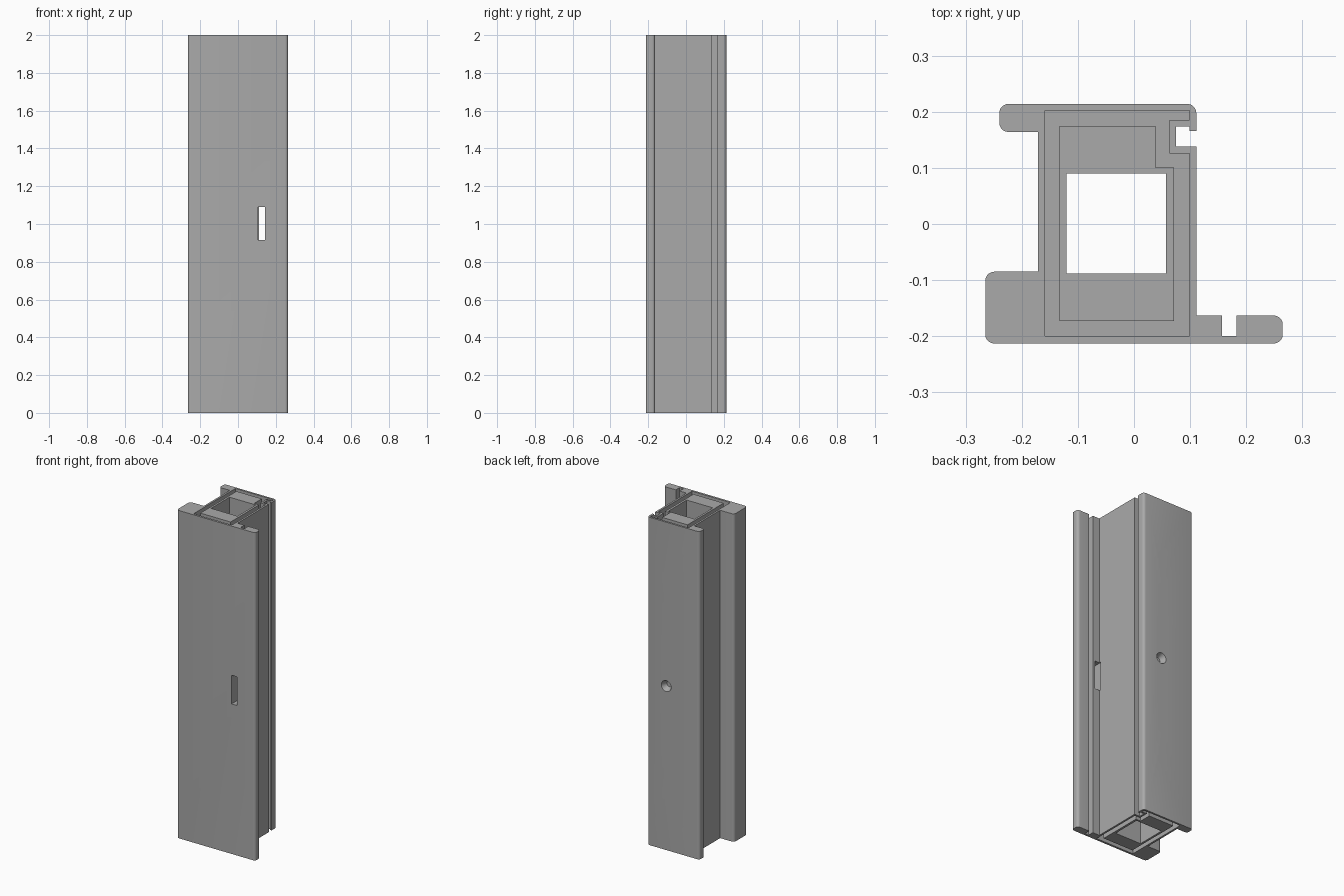
import bpy, bmesh, math
from mathutils import Vector

if "Cube" in bpy.data.objects:
    bpy.data.objects.remove(bpy.data.objects["Cube"], do_unlink=True)

HEIGHT = 2.0
GROOVE = 0.08     # depth of the end grooves
ROUND = 0.016     # flange corner radius

grey = bpy.data.materials.new("plain grey")
grey.use_nodes = True
grey.diffuse_color = (0.4, 0.4, 0.4, 1)
grey.node_tree.nodes["Principled BSDF"].inputs["Base Color"].default_value = grey.diffuse_color


def finish(name, bm):
    mesh = bpy.data.meshes.new(name)
    bmesh.ops.recalc_face_normals(bm, faces=bm.faces)
    bm.to_mesh(mesh)
    bm.free()
    mesh.materials.append(grey)
    obj = bpy.data.objects.new(name, mesh)
    bpy.context.collection.objects.link(obj)
    return obj


def rounded(points, steps=5):
    """Replace each point flagged with a third value by a small arc."""
    out = []
    for i, p in enumerate(points):
        c = Vector(p[:2])
        if len(p) == 2:
            out.append(c)
            continue
        a = (Vector(points[i - 1][:2]) - c).normalized()
        b = (Vector(points[(i + 1) % len(points)][:2]) - c).normalized()
        centre = c + (a + b) * ROUND
        for k in range(steps + 1):
            t = k / steps * math.pi / 2
            out.append(centre - b * ROUND * math.cos(t) - a * ROUND * math.sin(t))
    return out


def prism(name, points, z0, z1):
    bm = bmesh.new()
    face = bm.faces.new([bm.verts.new((p[0], p[1], z0)) for p in rounded(points)])
    top = bmesh.ops.extrude_face_region(bm, geom=[face])["geom"]
    bmesh.ops.translate(bm, vec=(0, 0, z1 - z0),
                        verts=[v for v in top if isinstance(v, bmesh.types.BMVert)])
    return finish(name, bm)


def rect(x0, x1, y0, y1):
    return [(x0, y0), (x1, y0), (x1, y1), (x0, y1)]


def drill(x, z, y0, y1, r0, r1):
    """Cone along y, radius r0 at y0 and r1 at y1."""
    bm = bmesh.new()
    bmesh.ops.create_cone(bm, cap_ends=True, segments=24, radius1=r0, radius2=r1, depth=y1 - y0)
    for v in bm.verts:
        v.co = (x + v.co.x, (y0 + y1) / 2 + v.co.z, z + v.co.y)
    return finish("drill", bm)


def cut(target, cutters):
    bpy.context.view_layer.objects.active = target
    for c in cutters:
        mod = target.modifiers.new("cut", "BOOLEAN")
        mod.operation = "DIFFERENCE"
        mod.solver = "EXACT"
        mod.object = c
        bpy.ops.object.modifier_apply(modifier=mod.name)


# Outer section: front plate with rebate, back flange, side channel
outer = [(-0.265, -0.213, 1), (0.265, -0.213, 1), (0.265, -0.163, 1), (0.183, -0.163),
         (0.183, -0.2), (0.157, -0.2), (0.157, -0.163), (0.111, -0.163),
         (0.111, 0.138), (0.075, 0.138), (0.075, 0.174), (0.099, 0.174),
         (0.099, 0.166), (0.111, 0.166), (0.111, 0.214, 1), (-0.24, 0.214, 1),
         (-0.24, 0.164, 1), (-0.171, 0.164), (-0.171, -0.085), (-0.265, -0.085, 1)]
# Inside of the thin outer wall, stepping round the channel
lining = [(-0.159, -0.2), (0.099, -0.2), (0.099, 0.126), (0.063, 0.126),
          (0.063, 0.185), (0.099, 0.185), (0.099, 0.202), (-0.159, 0.202)]
# Central block
block = [(-0.133, -0.173), (0.071, -0.173), (0.071, 0.101),
         (0.038, 0.101), (0.038, 0.175), (-0.133, 0.175)]

frame_profile = prism("frame_profile", outer, 0, HEIGHT)
inner_core = prism("inner_core", block, 0, HEIGHT)
core_web = prism("core_web", lining, GROOVE, HEIGHT - GROOVE)

# Cutters
cavity = prism("cavity_cutter", lining, -0.1, HEIGHT + 0.1)
bore = prism("bore_cutter", rect(-0.12, 0.057, -0.088, 0.09), -0.1, HEIGHT + 0.1)
slot = prism("slot_cutter", rect(0.106, 0.143, -0.25, -0.153), 0.915, 1.09)
HOLE_X = -0.016
holes = [drill(HOLE_X, 1 + side * dz, 0.07, 0.25, 0.023, 0.023)
         for side in (-1, 1) for dz in (0.435, 0.64)]
holes.append(drill(HOLE_X, 1, 0.07, 0.25, 0.018, 0.018))
holes.append(drill(HOLE_X, 1, 0.18, 0.216, 0.018, 0.034))

cut(frame_profile, [cavity, slot] + holes)
cut(inner_core, [bore] + holes)
cut(core_web, [bore] + holes)

for helper in [cavity, bore, slot] + holes:
    bpy.data.objects.remove(helper, do_unlink=True)

# Smooth the rounded edges and keep the corners sharp
for obj in (frame_profile, inner_core, core_web):
    bpy.ops.object.select_all(action="DESELECT")
    obj.select_set(True)
    bpy.context.view_layer.objects.active = obj
    bpy.ops.object.shade_smooth_by_angle(angle=math.radians(30))
